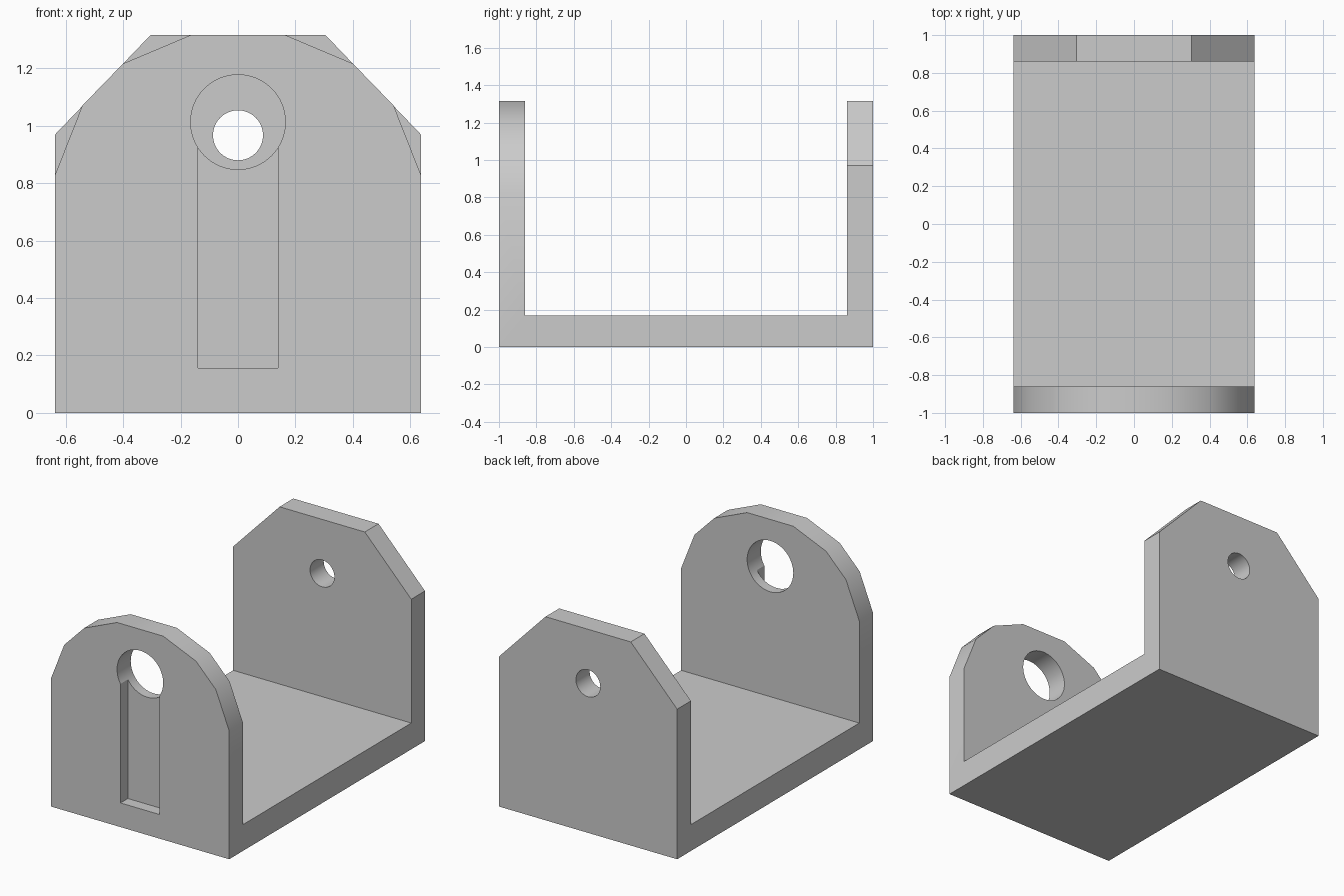
import bpy
import bmesh
import math
from mathutils import Vector

cube = bpy.data.objects.get("Cube")
if cube:
    bpy.data.objects.remove(cube, do_unlink=True)

W, TOP, FLOOR, THICK = 0.637, 1.316, 0.17, 0.14
OVER = 0.1  # how far cutters reach past the surfaces

grey = bpy.data.materials.new("plain grey")
grey.use_nodes = True
grey.diffuse_color = (0.6, 0.6, 0.6, 1)
grey.node_tree.nodes["Principled BSDF"].inputs["Base Color"].default_value = (0.6, 0.6, 0.6, 1)


def prism(name, points, offset):
    """Closed solid made by sweeping an outline along an offset."""
    bm = bmesh.new()
    face = bm.faces.new([bm.verts.new(p) for p in points])
    swept = bmesh.ops.extrude_face_region(bm, geom=[face])["geom"]
    verts = [v for v in swept if isinstance(v, bmesh.types.BMVert)]
    bmesh.ops.translate(bm, verts=verts, vec=Vector(offset))
    bmesh.ops.recalc_face_normals(bm, faces=bm.faces)
    mesh = bpy.data.meshes.new(name)
    bm.to_mesh(mesh)
    bm.free()
    mesh.materials.append(grey)
    obj = bpy.data.objects.new(name, mesh)
    bpy.context.collection.objects.link(obj)
    return obj


def cut(outline, y0, y1):
    """Cut an x-z outline out of the bracket between two depths."""
    cutter = prism("cutter", [(x, y0, z) for x, z in outline], (0, y1 - y0, 0))
    cutter.hide_render = True
    mod = bracket.modifiers.new("cut", "BOOLEAN")
    mod.operation = "DIFFERENCE"
    mod.solver = "EXACT"
    mod.object = cutter
    bpy.context.view_layer.objects.active = bracket
    bpy.ops.object.modifier_apply(modifier=mod.name)
    bpy.data.objects.remove(cutter, do_unlink=True)


def circle(radius, z, count=64):
    angles = [2 * math.pi * i / count for i in range(count)]
    return [(radius * math.cos(a), z + radius * math.sin(a)) for a in angles]


# U-shaped body: floor with an upright at each end
inner = 1 - THICK
side = [(-1, 0), (1, 0), (1, TOP), (inner, TOP), (inner, FLOOR),
        (-inner, FLOOR), (-inner, TOP), (-1, TOP)]
bracket = prism("bracket", [(-W, y, z) for y, z in side], (2 * W, 0, 0))

# Corners: faceted arch on the front upright, single chamfer on the back one
arch = [(0.065, 1.357), (0.165, TOP), (0.4, 1.217), (0.542, 1.071),
        (W, 0.83), (0.677, 0.73), (0.9, 0.73), (0.9, 1.5), (0.065, 1.5)]
chamfer = [(0.205, 1.42), (0.737, 0.866), (0.9, 0.866), (0.9, 1.5), (0.205, 1.5)]
for s in (1, -1):
    cut([(s * x, z) for x, z in arch], -1 - OVER, -inner + OVER)
    cut([(s * x, z) for x, z in chamfer], inner - OVER, 1 + OVER)

# Front hole, with a shallow slot running down from it on the outer face
cut(circle(0.165, 1.013), -1 - OVER, -inner + OVER)
cut([(-0.14, 0.156), (0.14, 0.156), (0.14, 1), (-0.14, 1)], -1 - OVER, -0.925)

# Back hole
cut(circle(0.087, 0.967), inner - OVER, 1 + OVER)

# Smooth rounded surfaces, keep hard edges sharp
bpy.ops.object.select_all(action="DESELECT")
bracket.select_set(True)
bpy.context.view_layer.objects.active = bracket
bpy.ops.object.shade_smooth_by_angle(angle=math.radians(30))
